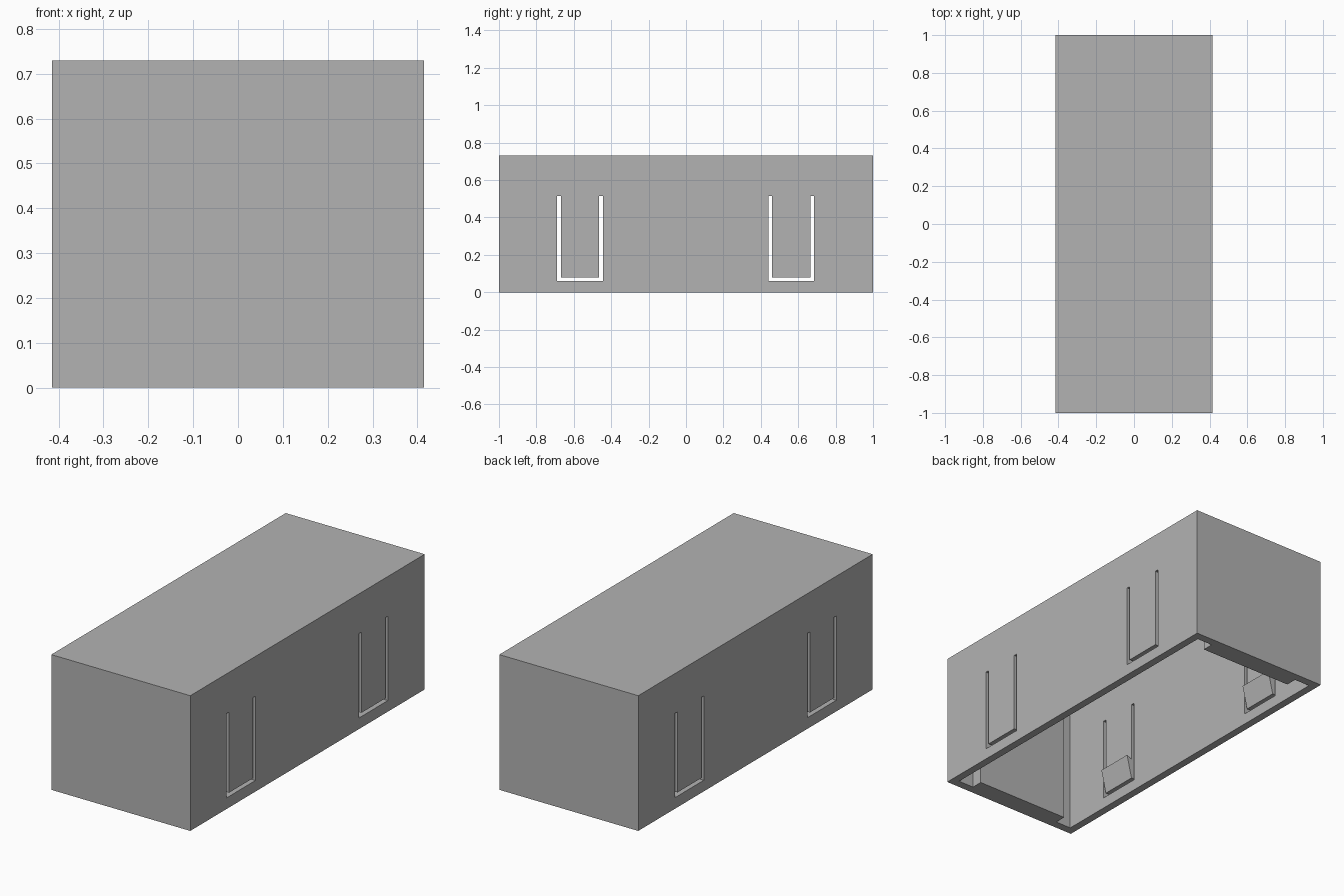
import bpy
import bmesh
from mathutils import Vector

cube = bpy.data.objects.get("Cube")
if cube:
    bpy.data.objects.remove(cube, do_unlink=True)

HALF_W, HALF_L, HEIGHT = 0.415, 1.0, 0.73
SIDE, END, ROOF = 0.042, 0.045, 0.045
INNER_X, INNER_Y = HALF_W - SIDE, HALF_L - END
PAD_X, PAD_DEPTH = 0.28, 0.062

grey = bpy.data.materials.new("plain_grey")
grey.use_nodes = True
grey.diffuse_color = (0.45, 0.45, 0.45, 1)
grey.node_tree.nodes["Principled BSDF"].inputs["Base Color"].default_value = grey.diffuse_color


def prism(name, outline, axis, low, high):
    """Extrude a 2D outline along one axis (0 = x, 1 = y, 2 = z)."""
    bm = bmesh.new()
    verts = []
    for a, b in outline:
        point = [a, b]
        point.insert(axis, low)
        verts.append(bm.verts.new(point))
    face = bm.faces.new(verts)
    grown = bmesh.ops.extrude_face_region(bm, geom=[face])["geom"]
    shift = Vector((0, 0, 0))
    shift[axis] = high - low
    bmesh.ops.translate(bm, vec=shift, verts=[v for v in grown if isinstance(v, bmesh.types.BMVert)])
    bmesh.ops.recalc_face_normals(bm, faces=bm.faces)
    mesh = bpy.data.meshes.new(name)
    bm.to_mesh(mesh)
    bm.free()
    mesh.materials.append(grey)
    obj = bpy.data.objects.new(name, mesh)
    bpy.context.collection.objects.link(obj)
    return obj


def cut(target, cutter):
    """Subtract the cutter from the target, then discard it."""
    mod = target.modifiers.new("cut", "BOOLEAN")
    mod.operation = "DIFFERENCE"
    mod.solver = "EXACT"
    mod.object = cutter
    cutter.hide_render = True
    bpy.context.view_layer.objects.active = target
    bpy.ops.object.modifier_apply(modifier=mod.name)
    bpy.data.objects.remove(cutter, do_unlink=True)


# Outer body
w, l = HALF_W, HALF_L
cover = prism("cover_shell", [(-w, -l), (w, -l), (w, l), (-w, l)], 2, 0, HEIGHT)

# Cavity open at the bottom, leaving a thick pad on each end wall
step_y = INNER_Y - PAD_DEPTH
quarter = [(INNER_X, INNER_Y), (PAD_X, INNER_Y), (PAD_X, step_y)]
half = quarter + [(-x, y) for x, y in reversed(quarter)]
cavity = half + [(-x, -y) for x, y in half]
cut(cover, prism("cavity_cutter", cavity, 2, -0.1, HEIGHT - ROOF))

# U-shaped slots that free the spring tongues, and a latch on each tongue
GAP, SLOT_LOW, SLOT_TOP, SLOT_HALF = 0.02, 0.06, 0.515, 0.1225
TONGUE_HALF, TONGUE_LOW = SLOT_HALF - GAP, SLOT_LOW + GAP
for end, centre in (("front", -0.567), ("back", 0.563)):
    u = [(-SLOT_HALF, SLOT_TOP), (-SLOT_HALF, SLOT_LOW), (SLOT_HALF, SLOT_LOW), (SLOT_HALF, SLOT_TOP),
         (TONGUE_HALF, SLOT_TOP), (TONGUE_HALF, TONGUE_LOW), (-TONGUE_HALF, TONGUE_LOW), (-TONGUE_HALF, SLOT_TOP)]
    cut(cover, prism("slot_cutter", [(centre + y, z) for y, z in u], 0, -1, 1))
    for side, sign in (("left", 1), ("right", -1)):
        wedge = [(INNER_X + 0.005, TONGUE_LOW), (INNER_X, TONGUE_LOW),
                 (INNER_X - 0.03, 0.205), (INNER_X, 0.19), (INNER_X + 0.005, 0.19)]
        prism(f"{end}_{side}_latch", [(sign * x, z) for x, z in wedge], 1,
              centre - TONGUE_HALF, centre + TONGUE_HALF)
